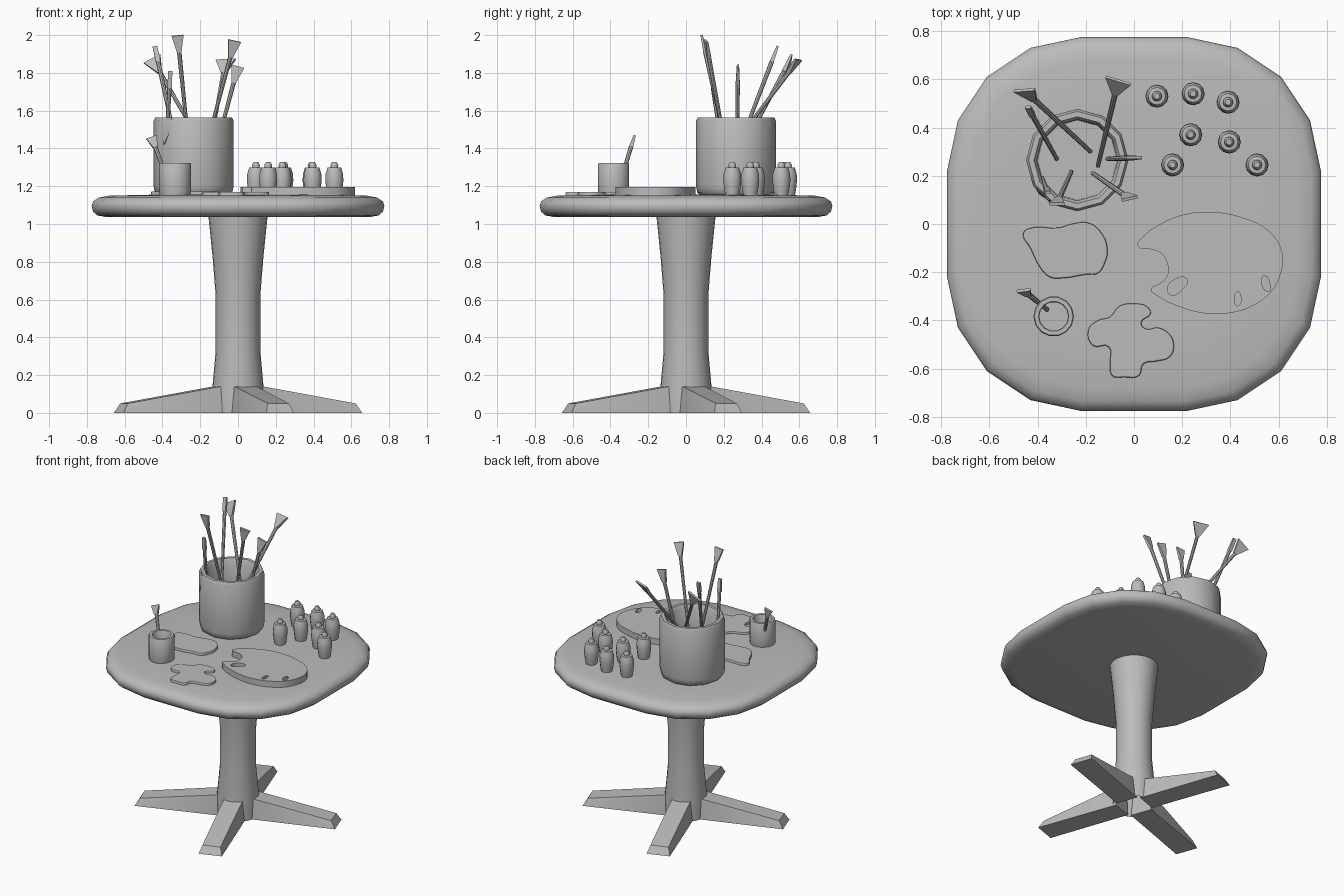
import bpy, bmesh
from math import cos, sin, tau, radians
from mathutils import Vector, Matrix

if "Cube" in bpy.data.objects:
    bpy.data.objects.remove(bpy.data.objects["Cube"])

clay = bpy.data.materials.new("plain_grey")
clay.use_nodes = True
clay.diffuse_color = (0.5, 0.5, 0.5, 1)
clay.node_tree.nodes["Principled BSDF"].inputs["Base Color"].default_value = clay.diffuse_color


def activate(obj):
    bpy.ops.object.select_all(action="DESELECT")
    obj.select_set(True)
    bpy.context.view_layer.objects.active = obj


def finish(name, bm, angle=40):
    bmesh.ops.recalc_face_normals(bm, faces=bm.faces)
    mesh = bpy.data.meshes.new(name)
    bm.to_mesh(mesh)
    bm.free()
    mesh.materials.append(clay)
    obj = bpy.data.objects.new(name, mesh)
    bpy.context.collection.objects.link(obj)
    activate(obj)
    bpy.ops.object.shade_smooth_by_angle(angle=radians(angle))
    return obj


def loft(name, outline, profile, centre=(0, 0), caps=True, angle=40):
    """Stack scaled copies of an outline; profile holds (scale, z) pairs."""
    bm = bmesh.new()
    rings = [[bm.verts.new((centre[0] + x * s, centre[1] + y * s, z)) for x, y in outline]
             for s, z in profile]
    n = len(outline)
    for a, b in zip(rings, rings[1:]):
        for i in range(n):
            j = (i + 1) % n
            bm.faces.new((a[i], a[j], b[j], b[i]))
    if caps:
        bm.faces.new(rings[0])
        bm.faces.new(rings[-1])
    return finish(name, bm, angle)


def circle(n):
    return [(cos(tau * i / n), sin(tau * i / n)) for i in range(n)]


def hull(name, points):
    bm = bmesh.new()
    for p in points:
        bm.verts.new(p)
    bmesh.ops.convex_hull(bm, input=bm.verts)
    return finish(name, bm, 25)


def slab(name, outlines, bottom, top, bevel=0.0):
    """Flat piece from smooth closed outlines in hundredths; later ones are holes."""
    curve = bpy.data.curves.new(name, "CURVE")
    curve.dimensions = "2D"
    curve.fill_mode = "BOTH"
    curve.resolution_u = 4
    curve.extrude = (top - bottom) / 2 - bevel
    curve.bevel_depth = bevel
    curve.bevel_resolution = 1
    curve.offset = -bevel
    for outline in outlines:
        spline = curve.splines.new("BEZIER")
        spline.bezier_points.add(len(outline) - 1)
        spline.use_cyclic_u = True
        for point, (x, y) in zip(spline.bezier_points, outline):
            point.co = (x / 100, y / 100, 0)
            point.handle_left_type = point.handle_right_type = "AUTO"
    obj = bpy.data.objects.new(name, curve)
    bpy.context.collection.objects.link(obj)
    obj.location.z = (top + bottom) / 2
    activate(obj)
    bpy.ops.object.convert(target="MESH")
    obj = bpy.context.object
    obj.data.materials.clear()
    obj.data.materials.append(clay)
    bpy.ops.object.shade_smooth_by_angle(angle=radians(35))


# Table top: rounded square with a rolled edge
quarter = [(0.775, 0.22), (0.73, 0.43), (0.61, 0.61), (0.43, 0.73), (0.22, 0.775)]
edge = []
for turn in range(4):
    for x, y in quarter:
        for _ in range(turn):
            x, y = -y, x
        edge.append((x, y))
loft("table_top", edge, [(0.9, 1.037), (0.96, 1.045), (0.99, 1.065), (1, 1.095),
                         (0.99, 1.12), (0.95, 1.14), (0.88, 1.15), (0.6, 1.155)], angle=60)

# Pedestal column, open underneath
loft("column", circle(24), [(0.138, 0), (0.135, 0.14), (0.118, 0.33), (0.118, 0.62),
                            (0.135, 0.83), (0.157, 1.045)], caps=False)

# Four splayed feet
for k in range(4):
    spin = Matrix.Rotation(radians(19.5 + 90 * k), 3, "Z")
    section = [(0.09, 0.075, 0), (0.09, 0.062, 0.145), (0.64, 0.06, 0.05), (0.67, 0.078, 0)]
    hull("foot_%d" % (k + 1),
         [spin @ Vector((x, side * y, z)) for x, y, z in section for side in (-1, 1)])

# Brush pot and small cup
loft("brush_pot", circle(12), [(0.185, 1.15), (0.205, 1.165), (0.212, 1.2), (0.212, 1.545),
                               (0.202, 1.565), (0.18, 1.565), (0.168, 1.545), (0.165, 1.38)],
     (-0.235, 0.265), angle=50)
loft("small_cup", circle(14), [(0.08, 1.15), (0.084, 1.165), (0.084, 1.318), (0.08, 1.324),
                               (0.063, 1.324), (0.06, 1.318), (0.06, 1.19)], (-0.333, -0.383))

# Paint bottles
spots = [(0.095, 0.53), (0.245, 0.54), (0.39, 0.505), (0.235, 0.37),
         (0.395, 0.34), (0.16, 0.245), (0.51, 0.245)]
for k, spot in enumerate(spots):
    loft("paint_bottle_%d" % (k + 1), circle(12),
         [(0.036, 1.15), (0.042, 1.18), (0.048, 1.23), (0.046, 1.265), (0.036, 1.298),
          (0.019, 1.3), (0.021, 1.312), (0.012, 1.328)], spot)


def brush(name, base, tip, width=0.09, length=0.09, across=(1, 0, 0)):
    """Tapered handle and flat flared head between two points."""
    base, tip = Vector(base), Vector(tip)
    axis = (tip - base).normalized()
    side = Vector(across)
    side = (side - axis * side.dot(axis)).normalized()
    flat = axis.cross(side)
    neck = tip - axis * length

    def corners(centre, half, thick):
        return [centre + side * half * a + flat * thick * b for a in (-1, 1) for b in (-1, 1)]

    hull(name + "_head", corners(neck, 0.012, 0.011) + corners(tip, width / 2, 0.006))
    bm = bmesh.new()
    bmesh.ops.create_cone(bm, segments=8, radius1=0.009, radius2=0.012, cap_ends=True,
                          depth=(neck - base).length)
    frame = Matrix((side, flat, axis)).transposed().to_4x4()
    bm.transform(Matrix.Translation((base + neck) / 2) @ frame)
    finish(name + "_handle", bm)


# Brushes standing in the pot and the cup
brush("brush_back_right", (-0.18, 0.30, 1.4), (-0.455, 0.555, 1.875), 0.1, across=(1, -0.2, -0.1))
brush("brush_thin", (-0.32, 0.27, 1.38), (-0.44, 0.485, 1.94), 0.025)
brush("brush_back_left", (-0.15, 0.24, 1.4), (-0.065, 0.595, 1.87), 0.11, across=(1, -0.35, 0))
brush("brush_left", (-0.11, 0.27, 1.42), (0.0, 0.275, 1.835), 0.07)
brush("brush_front_left", (-0.17, 0.21, 1.4), (-0.018, 0.105, 1.97), 0.07, across=(1, 0.25, -0.3))
brush("brush_front_right", (-0.26, 0.215, 1.4), (-0.32, 0.083, 1.998), 0.065)
brush("brush_short", (-0.38, 0.19, 1.4), (-0.358, 0.13, 1.81), 0.022)
brush("cup_brush", (-0.36, -0.355, 1.2), (-0.458, -0.275, 1.46), 0.06, 0.06, across=(1, -0.2, -0.7))

# Blade resting against the outside of the pot
hull("leaning_blade", [Vector(p) + Vector((o, o, 0))
                       for p in [(-0.415, 0.18, 1.55), (-0.345, 0.105, 1.56), (-0.335, 0.1, 1.53),
                                 (-0.385, 0.13, 1.42)] for o in (-0.008, 0.008)])

# Palette with a thumb notch and small slots
palette = [(1.5, -9), (4, -5), (11, 0), (21, 4), (32, 5), (44, 3), (56, -3), (61.5, -12),
           (61, -20), (57, -28), (49, -34), (39, -37), (29, -37), (18, -34), (10, -30), (7, -27),
           (10, -25), (13.5, -22), (14, -17), (11, -12), (7, -10.5)]
slots = [[(14, -28), (16, -23.5), (22, -23), (20, -27), (16, -29.5)],
         [(42, -33), (43, -28), (44, -29), (43, -34)],
         [(53, -23), (54, -21.5), (56.5, -26), (56, -28), (54, -27)]]
slab("palette", [palette] + slots, 1.15, 1.196)

# Two loose rags
rag = [(-46, -4), (-44, -2), (-31, -1.5), (-26, 0), (-19, 0.5), (-14, -3), (-11, -10),
       (-12, -16), (-15, -20.5), (-20, -21), (-30, -22.5), (-35, -22), (-39, -18), (-43, -10)]
slab("flat_rag", [rag], 1.14, 1.173, 0.006)
crumple = [(-19, -44), (-15, -40), (-10, -38.5), (-6, -34), (1, -33), (5, -34), (7, -37),
           (3, -41), (5, -43.5), (10, -43), (15, -46), (16.5, -50), (15, -55), (9, -57),
           (4, -58), (2, -63), (-4, -63.5), (-9, -63), (-10, -58), (-10.5, -51), (-17, -50.5)]
slab("crumpled_rag", [crumple], 1.14, 1.17, 0.006)
